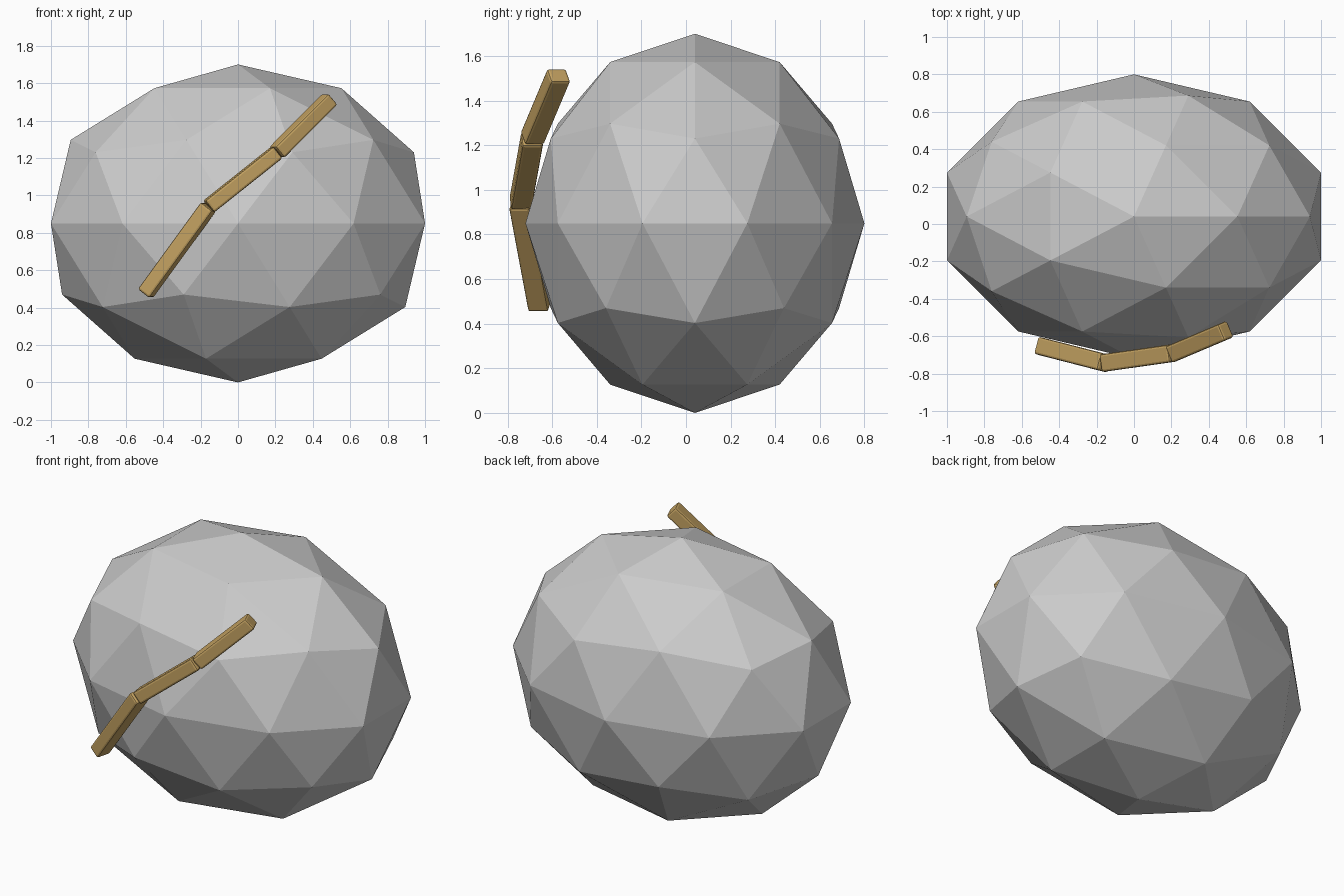
import bpy
from mathutils import Vector

if "Cube" in bpy.data.objects:
    bpy.data.objects.remove(bpy.data.objects["Cube"])

# Boulder: faceted icosphere, squashed
bpy.ops.mesh.primitive_ico_sphere_add(subdivisions=2, radius=1, location=(0, 0.04, 0.85))
rock = bpy.context.object
rock.name = "boulder"
rock.scale = (1.0515, 0.76, 0.85)
bpy.ops.object.transform_apply(location=False, rotation=False, scale=True)

wood = bpy.data.materials.new("tan")
wood.diffuse_color = (0.55, 0.36, 0.12, 1)
wood.use_nodes = True
wood.node_tree.nodes["Principled BSDF"].inputs["Base Color"].default_value = wood.diffuse_color


def bar(name, a, b, depth=0.095, width=0.08):
    """Bevelled bar running from a to b, its depth axis kept level."""
    a, b = Vector(a), Vector(b)
    bpy.ops.mesh.primitive_cube_add(size=1, location=(a + b) / 2)
    ob = bpy.context.object
    ob.name = name
    ob.scale = ((b - a).length, depth, width)
    bpy.ops.object.transform_apply(location=False, rotation=False, scale=True)
    ob.rotation_euler = (b - a).to_track_quat('X', 'Z').to_euler()
    mod = ob.modifiers.new("soft_edges", 'BEVEL')
    mod.width = 0.012
    mod.segments = 2
    ob.data.materials.append(wood)


# Diagonal band of three bars across the front
path = [(-0.495, -0.655, 0.475), (-0.157, -0.742, 0.94),
        (0.208, -0.69, 1.23), (0.492, -0.57, 1.515)]
for i, (a, b) in enumerate(zip(path, path[1:])):
    bar(f"band_segment_{i + 1}", a, b)
